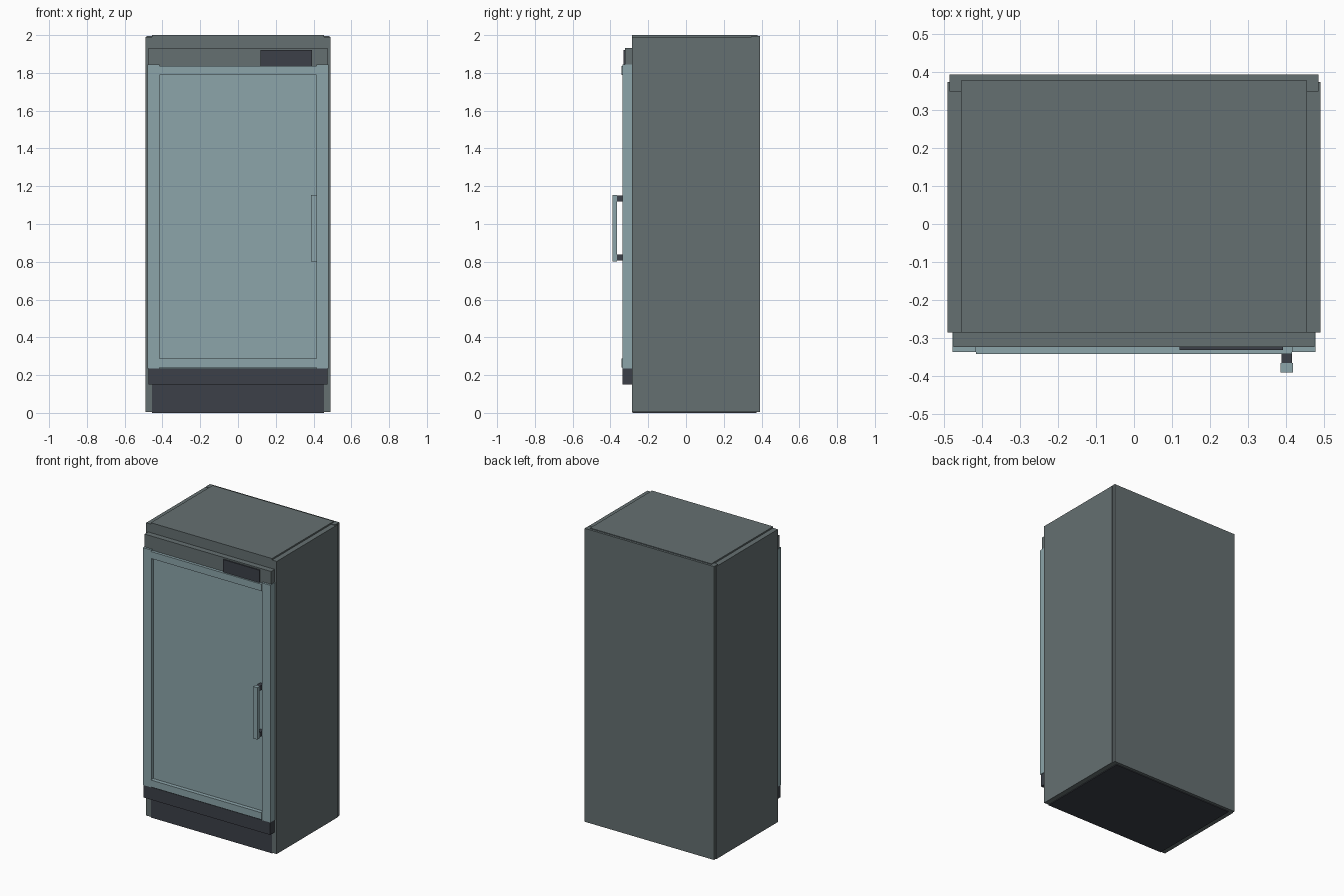
import bpy

cube = bpy.data.objects.get("Cube")
if cube:
    bpy.data.objects.remove(cube, do_unlink=True)


def make_material(name, rgb):
    mat = bpy.data.materials.new(name)
    mat.use_nodes = True
    colour = (*rgb, 1)
    mat.diffuse_color = colour
    mat.node_tree.nodes["Principled BSDF"].inputs["Base Color"].default_value = colour
    return mat


grey = make_material("cabinet_grey", (0.13, 0.16, 0.165))
blue = make_material("door_pale_blue", (0.262, 0.376, 0.402))
dark = make_material("trim_charcoal", (0.045, 0.051, 0.065))


def box(name, x, y, z, mat):
    """Box from its (min, max) range on each axis."""
    bpy.ops.mesh.primitive_cube_add(size=1)
    obj = bpy.context.object
    obj.name = name
    for vert in obj.data.vertices:
        for axis, (low, high) in enumerate((x, y, z)):
            vert.co[axis] = high if vert.co[axis] > 0 else low
    obj.data.materials.append(mat)
    return obj


def mirrored_box(name, x, y, z, mat):
    """Matching boxes on the left and right."""
    box("left_" + name, x, y, z, mat)
    box("right_" + name, (-x[1], -x[0]), y, z, mat)


FRONT = -0.285

# Cabinet shell
box("cabinet_core", (-0.455, 0.455), (FRONT, 0.378), (0.15, 2.0), grey)
mirrored_box("side_panel", (0.455, 0.49), (FRONT, 0.373), (0.005, 1.99), grey)
box("back_panel", (-0.485, 0.485), (0.373, 0.393), (0.005, 1.995), grey)
mirrored_box("back_flange", (0.455, 0.485), (0.348, 0.373), (1.985, 1.995), grey)

# Plinth and lower trim
box("plinth", (-0.455, 0.455), (FRONT + 0.001, 0.373), (0, 0.15), dark)
box("lower_trim", (-0.475, 0.475), (-0.335, FRONT), (0.15, 0.235), dark)

# Control strip and display
box("control_strip", (-0.475, 0.475), (-0.323, FRONT), (1.835, 1.932), grey)
box("display", (0.12, 0.392), (-0.332, -0.323), (1.837, 1.922), dark)

# Framed door with a recessed centre
box("door_panel", (-0.415, 0.415), (-0.315, FRONT), (0.235, 1.84), blue)
mirrored_box("door_stile", (0.415, 0.478), (-0.337, FRONT), (0.235, 1.845), blue)
for label, bottom, top in (("lower", 0.24, 0.287), ("upper", 1.79, 1.837)):
    box(label + "_door_rail", (-0.415, 0.415), (-0.342, FRONT), (bottom, top), blue)

# Handle on two short mounts
box("handle_bar", (0.386, 0.418), (-0.39, -0.365), (0.802, 1.154), blue)
for label, bottom in (("lower", 0.806), ("upper", 1.12)):
    box(label + "_handle_mount", (0.388, 0.416), (-0.365, -0.31), (bottom, bottom + 0.032), dark)
